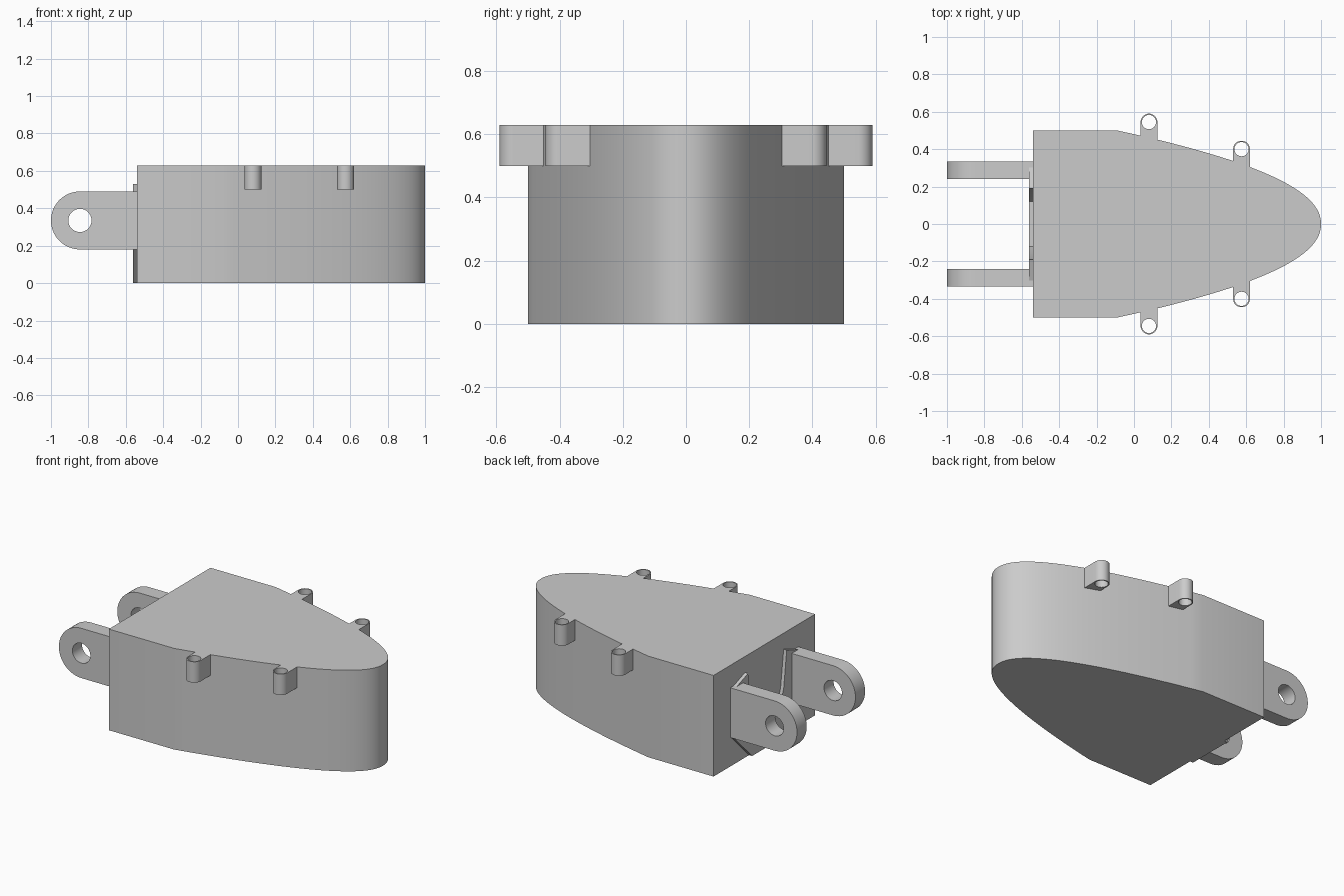
import bpy
import bmesh
from math import sin, cos, pi, radians
from mathutils import Vector

cube = bpy.data.objects.get("Cube")
if cube:
    bpy.data.objects.remove(cube, do_unlink=True)

grey = bpy.data.materials.new("light grey")
grey.use_nodes = True
colour = (0.6, 0.6, 0.6, 1)
grey.diffuse_color = colour
grey.node_tree.nodes["Principled BSDF"].inputs["Base Color"].default_value = colour


def arc(cx, cy, r, start, end, n):
    """Points along an arc, angles in degrees."""
    angles = [radians(start + (end - start) * i / n) for i in range(n + 1)]
    return [(cx + r * cos(a), cy + r * sin(a)) for a in angles]


def circle(cx, cy, r, n=32):
    return arc(cx, cy, r, 0, 360, n)[:-1]


def prism(name, loops, place, depth):
    """Fill an outline with optional holes and extrude it."""
    bm = bmesh.new()
    edges = []
    for loop in loops:
        verts = [bm.verts.new(place(a, b)) for a, b in loop]
        for i, v in enumerate(verts):
            edges.append(bm.edges.new((v, verts[(i + 1) % len(verts)])))
    bmesh.ops.triangle_fill(bm, use_beauty=True, use_dissolve=False, edges=edges)
    result = bmesh.ops.extrude_face_region(bm, geom=bm.faces[:], use_keep_orig=True)
    moved = [g for g in result["geom"] if isinstance(g, bmesh.types.BMVert)]
    bmesh.ops.translate(bm, verts=moved, vec=Vector(depth))
    bmesh.ops.recalc_face_normals(bm, faces=bm.faces[:])
    mesh = bpy.data.meshes.new(name)
    bm.to_mesh(mesh)
    bm.free()
    mesh.materials.append(grey)
    obj = bpy.data.objects.new(name, mesh)
    bpy.context.collection.objects.link(obj)
    bpy.ops.object.select_all(action="DESELECT")
    obj.select_set(True)
    bpy.context.view_layer.objects.active = obj
    bpy.ops.object.shade_smooth_by_angle(angle=radians(25))
    return obj


# Bullet-shaped body: square stern, rounded nose
steps = 28
nose = []
for i in range(steps):
    s = 1 - i / steps
    nose.append((1 - 1.09 * s * s, 0.5 * s ** 0.94))
half = [(-0.54, 0.5)] + nose
outline = half + [(1, 0)] + [(x, -y) for x, y in reversed(half)]
prism("body", [outline], lambda x, y: (x, y, 0), (0, 0, 0.63))

# Screw lugs along the upper rim, one pair per station
for label, x, y, root in (("rear", 0.08, 0.545, 0.44), ("front", 0.575, 0.4, 0.29)):
    for side, sign in (("left", 1), ("right", -1)):
        rim = arc(x, y, 0.045, 0, 180, 20) + [(x - 0.045, root), (x + 0.045, root)]
        prism(f"{label}_lug_{side}", [rim, circle(x, y, 0.038)],
              lambda a, b, sign=sign: (a, sign * b, 0.5), (0, 0, 0.13))

# Hinge arms with rounded ends and pin holes
arm = arc(-0.845, 0.335, 0.155, 90, 270, 32) + [(-0.53, 0.18), (-0.53, 0.49)]
for side, y in (("left", 0.24), ("right", -0.335)):
    prism(f"hinge_arm_{side}", [arm, circle(-0.845, 0.335, 0.062)],
          lambda x, z, y=y: (x, y, z), (0, 0.095, 0))

# Thin brace on the stern behind the arms
brace_half = [(0.15, 0), (0.33, 0.18), (0.33, 0.48), (0.19, 0.53), (0.16, 0.3), (0.12, 0.2)]
brace = brace_half + [(-y, z) for y, z in reversed(brace_half)]
prism("stern_brace", [brace], lambda y, z: (-0.561, y, z), (0.03, 0, 0))
